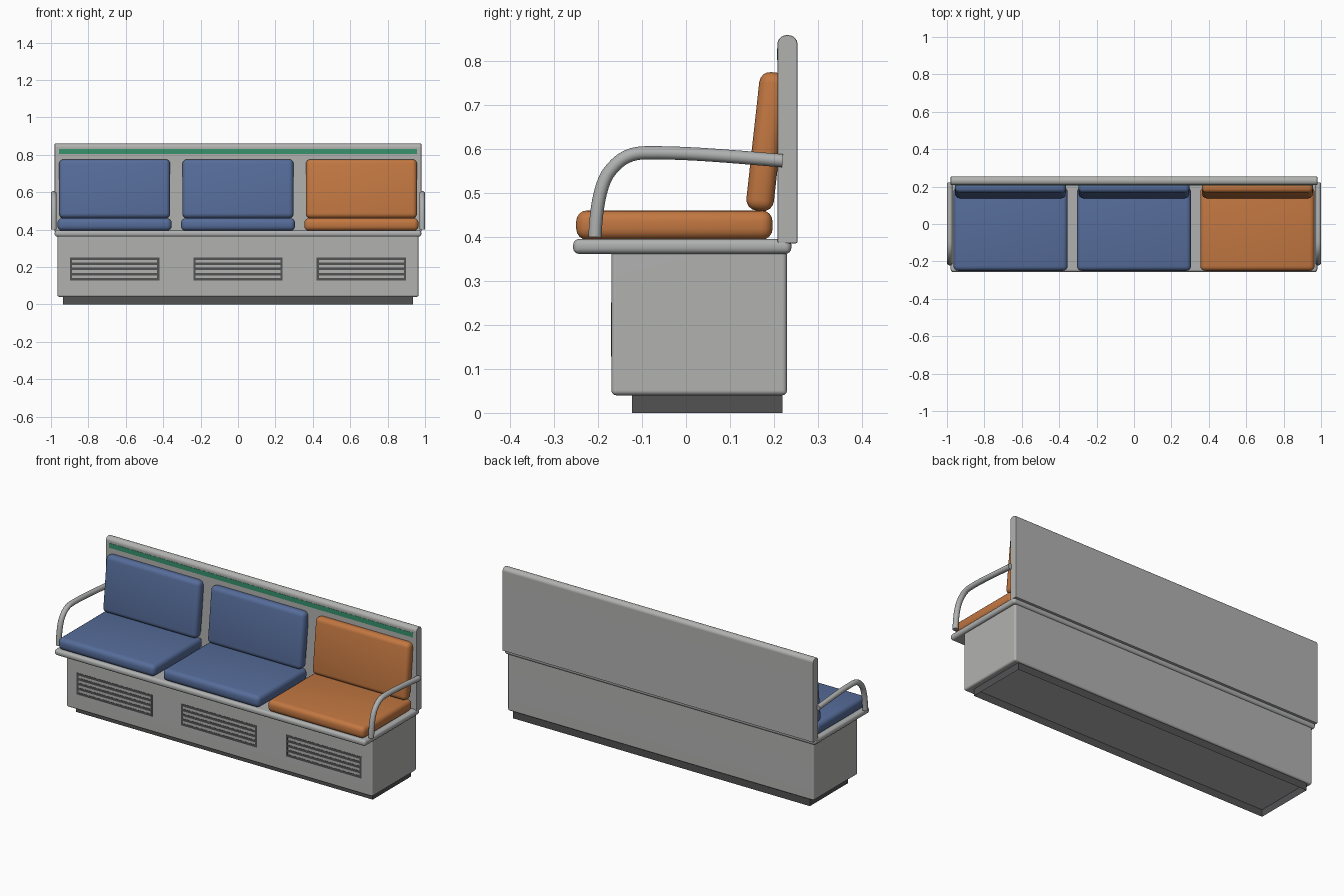
import bpy, bmesh, math
from mathutils import Matrix

if "Cube" in bpy.data.objects:
    bpy.data.objects.remove(bpy.data.objects["Cube"])


def material(name, rgb):
    m = bpy.data.materials.new(name)
    m.diffuse_color = (*rgb, 1)
    m.use_nodes = True
    m.node_tree.nodes["Principled BSDF"].inputs["Base Color"].default_value = m.diffuse_color
    return m


BODY = material("light grey body", (0.44, 0.447, 0.435))
METAL = material("metal grey", (0.43, 0.435, 0.435))
DARK = material("dark grey", (0.085, 0.085, 0.088))
BLUE = material("blue upholstery", (0.092, 0.150, 0.320))
ORANGE = material("orange upholstery", (0.54, 0.185, 0.053))
GREEN = material("green stripe", (0.040, 0.29, 0.15))


def smooth(ob, angle=40):
    bpy.ops.object.select_all(action='DESELECT')
    ob.select_set(True)
    bpy.context.view_layer.objects.active = ob
    bpy.ops.object.shade_smooth_by_angle(angle=math.radians(angle))


def box(name, x, y, z, mat, bevel=0, segments=4, tilt=0, top_round=0, flat=False, open_ends=False):
    """Box from (min, max) ranges, optionally rounded and tilted about x."""
    bm = bmesh.new()
    bmesh.ops.create_cube(bm, size=1)
    size = [r[1] - r[0] for r in (x, y, z)]
    bmesh.ops.scale(bm, vec=size, verts=bm.verts)
    if open_ends:
        ends = [f for f in bm.faces if abs(f.normal.z) > 0.5]
        bmesh.ops.delete(bm, geom=ends, context='FACES_ONLY')
    if top_round:
        edges = [e for e in bm.edges if all(v.co.z > 0 for v in e.verts)
                 and abs(e.verts[0].co.x - e.verts[1].co.x) > 0.01]
        bmesh.ops.bevel(bm, geom=edges, offset=top_round, segments=5,
                        profile=0.5, affect='EDGES')
    if bevel:
        edges = [e for e in bm.edges if e.calc_face_angle(0) > math.radians(40)]
        bmesh.ops.bevel(bm, geom=edges, offset=bevel, segments=segments,
                        profile=0.5, affect='EDGES')
    bmesh.ops.rotate(bm, cent=(0, 0, 0), matrix=Matrix.Rotation(tilt, 3, 'X'), verts=bm.verts)
    me = bpy.data.meshes.new(name)
    bm.to_mesh(me)
    bm.free()
    me.materials.append(mat)
    ob = bpy.data.objects.new(name, me)
    ob.location = [(r[0] + r[1]) / 2 for r in (x, y, z)]
    bpy.context.collection.objects.link(ob)
    if bevel:
        smooth(ob)
    if flat:  # keep the big panels evenly shaded
        wn = ob.modifiers.new("flat panels", 'WEIGHTED_NORMAL')
        wn.keep_sharp = True
    return ob


# Hollow plinth, base cabinet, seat board and back panel
box("plinth", (-0.935, 0.935), (-0.123, 0.22), (0, 0.042), DARK, open_ends=True)
box("base_cabinet", (-0.965, 0.965), (-0.17, 0.23), (0.04, 0.37), BODY, 0.011, 3, flat=True)
box("seat_board", (-0.98, 0.98), (-0.257, 0.24), (0.362, 0.396), METAL, 0.014, flat=True)
box("back_panel", (-0.98, 0.98), (0.208, 0.254), (0.386, 0.86), BODY, 0.004, 2,
    top_round=0.021, flat=True)
box("back_stripe", (-0.957, 0.957), (0.2068, 0.211), (0.803, 0.83), GREEN)

# Three seats, each with a cushion, a tilted back cushion and a vent grille
for i, (cx, mat) in enumerate(((-0.66, BLUE), (0, BLUE), (0.66, ORANGE)), 1):
    box(f"seat_cushion_{i}", (cx - 0.305, cx + 0.305), (-0.25, 0.197),
        (0.394, 0.461), mat, 0.025, 4)
    box(f"back_cushion_{i}", (cx - 0.297, cx + 0.297), (0.152, 0.215),
        (0.459, 0.776), mat, 0.025, 4, tilt=math.radians(-6.3))
    vent_y = (-0.1712, -0.168)
    for k in range(5):
        z = 0.135 + k * 0.0275
        box(f"vent_{i}_slat_{k + 1}", (cx - 0.238, cx + 0.238), vent_y, (z - 0.0068, z + 0.0068), DARK)
    for s in (-1, 1):
        sx = cx + s * 0.233
        box(f"vent_{i}_side_{'left' if s < 0 else 'right'}", (sx - 0.006, sx + 0.006),
            vent_y, (0.1285, 0.2515), DARK)

# Bent tube armrests: (y, z) of each knot with its two handles
KNOTS = [((-0.209, 0.36), (-0.207, 0.40), (-0.206, 0.45)),
         ((-0.197, 0.525), (-0.172, 0.552), (-0.152, 0.577)),
         ((-0.13, 0.591), (-0.095, 0.592), (0.0, 0.594)),
         ((0.12, 0.582), (0.22, 0.574), (0.25, 0.572))]
for side, sx in (("left", -0.985), ("right", 0.985)):
    cu = bpy.data.curves.new(f"armrest_{side}", 'CURVE')
    cu.dimensions = '3D'
    cu.bevel_depth = 0.015
    cu.bevel_resolution = 4
    cu.resolution_u = 10
    cu.use_fill_caps = True
    sp = cu.splines.new('BEZIER')
    sp.bezier_points.add(len(KNOTS) - 1)
    for p, (a, b, c) in zip(sp.bezier_points, KNOTS):
        p.handle_left_type = p.handle_right_type = 'FREE'
        p.handle_left, p.co, p.handle_right = (sx, *a), (sx, *b), (sx, *c)
    cu.materials.append(METAL)
    ob = bpy.data.objects.new(f"armrest_{side}", cu)
    bpy.context.collection.objects.link(ob)
    bpy.ops.object.select_all(action='DESELECT')
    ob.select_set(True)
    bpy.context.view_layer.objects.active = ob
    bpy.ops.object.convert(target='MESH')
    smooth(bpy.context.view_layer.objects.active)
